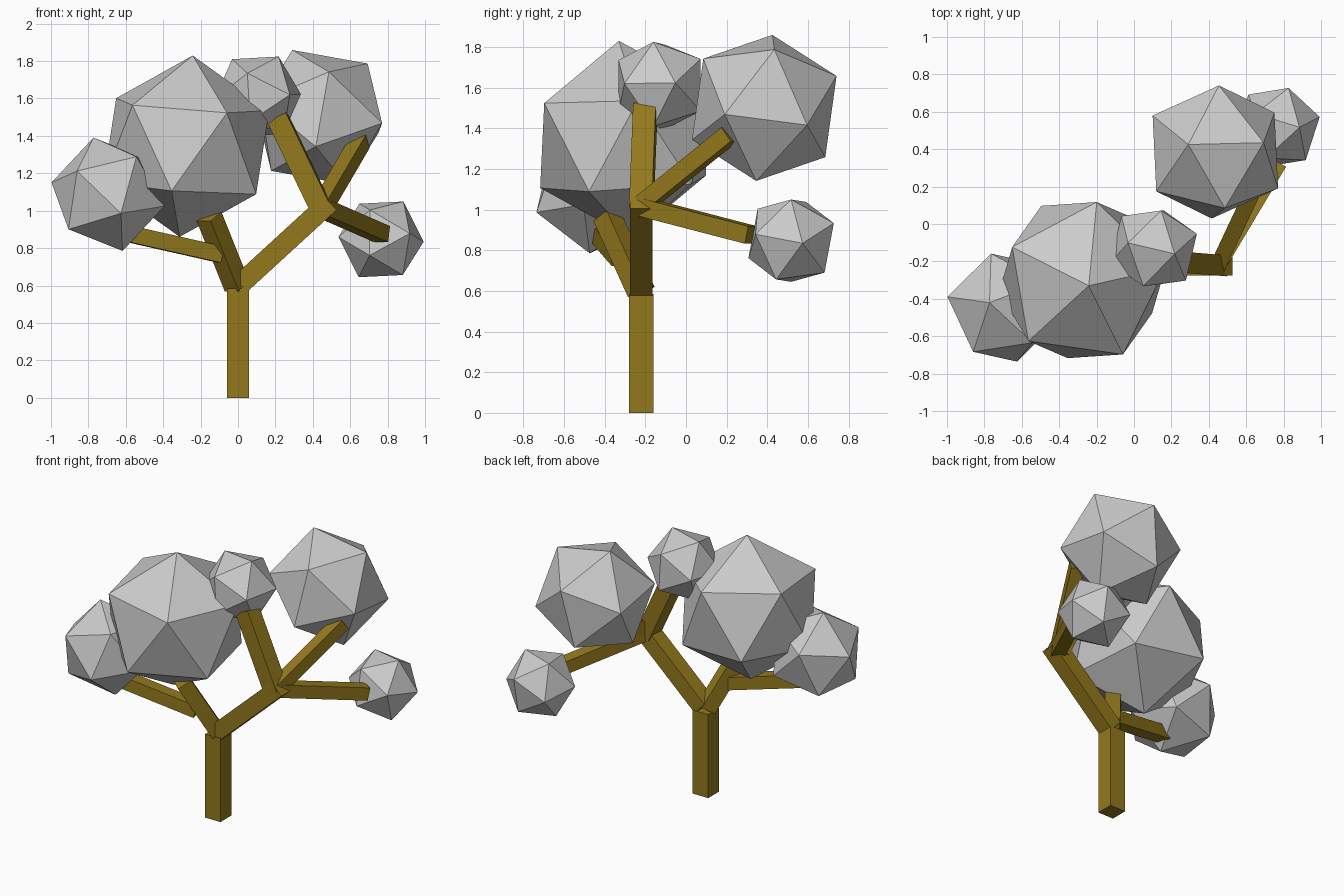
import bpy, bmesh
from mathutils import Vector, Matrix

if "Cube" in bpy.data.objects:
    bpy.data.objects.remove(bpy.data.objects["Cube"])

wood = bpy.data.materials.new("wood")
wood.diffuse_color = (0.29, 0.19, 0.012, 1)
wood.use_nodes = True
wood.node_tree.nodes["Principled BSDF"].inputs["Base Color"].default_value = wood.diffuse_color


def make_object(name, bm, matrix, material=None):
    bmesh.ops.transform(bm, matrix=matrix, verts=bm.verts)
    mesh = bpy.data.meshes.new(name)
    bm.to_mesh(mesh)
    bm.free()
    obj = bpy.data.objects.new(name, mesh)
    bpy.context.collection.objects.link(obj)
    if material:
        mesh.materials.append(material)
    return obj


def beam(name, start, end, width):
    """Square beam between two points, with two sides kept level."""
    a, b = Vector(start), Vector(end)
    z = (b - a).normalized()
    x = Vector((0, 1, 0)) if abs(z.z) > 0.999 else Vector((0, 0, 1)).cross(z).normalized()
    rot = Matrix((x, z.cross(x), z)).transposed().to_4x4()
    bm = bmesh.new()
    bmesh.ops.create_cube(bm, size=1)
    size = Matrix.Diagonal((width, width, (b - a).length, 1))
    make_object(name, bm, Matrix.Translation((a + b) / 2) @ rot @ size, wood)


def leaf_ball(name, centre, radius, corner, neighbour):
    """Icosahedron turned so two adjacent corners point the given ways."""
    z = Vector(corner).normalized()
    v = Vector(neighbour)
    x = (v - z * v.dot(z)).normalized()
    rot = Matrix((x, z.cross(x), z)).transposed().to_4x4()
    bm = bmesh.new()
    bmesh.ops.create_icosphere(bm, subdivisions=1, radius=radius)
    make_object(name, bm, Matrix.Translation(centre) @ rot)


# Trunk and the two main limbs
beam("trunk", (0, -0.22, 0), (0, -0.22, 0.585), 0.12)
beam("right_limb", (0.01, -0.22, 0.605), (0.49, -0.22, 1.045), 0.11)
beam("left_limb", (-0.005, -0.22, 0.595), (-0.155, -0.39, 0.97), 0.10)

# Smaller branches
beam("top_branch", (0.45, -0.22, 1.0), (0.21, -0.20, 1.50), 0.112)
beam("back_branch", (0.45, -0.22, 1.02), (0.655, 0.215, 1.37), 0.085)
beam("low_right_branch", (0.46, -0.20, 1.01), (0.77, 0.32, 0.875), 0.088)
beam("low_left_branch", (-0.09, -0.32, 0.765), (-0.6, -0.42, 0.88), 0.088)

# Foliage
leaf_ball("large_foliage", (-0.277, -0.30, 1.345), 0.487,
          (0.035, -0.03, 0.485), (0.22, -0.40, 0.19))
leaf_ball("back_foliage", (0.435, 0.385, 1.50), 0.389,
          (-0.145, 0.04, 0.36), (0.255, 0.05, 0.29))
leaf_ball("top_foliage", (0.105, -0.13, 1.61), 0.244,
          (-0.14, 0.03, 0.205), (0.115, -0.03, 0.20))
leaf_ball("left_foliage", (-0.695, -0.447, 1.088), 0.314,
          (-0.078, 0.027, 0.305), (-0.162, -0.237, 0.112))
leaf_ball("right_foliage", (0.765, 0.517, 0.847), 0.235,
          (0.12, 0.0, 0.203), (0.225, 0.055, -0.01))
